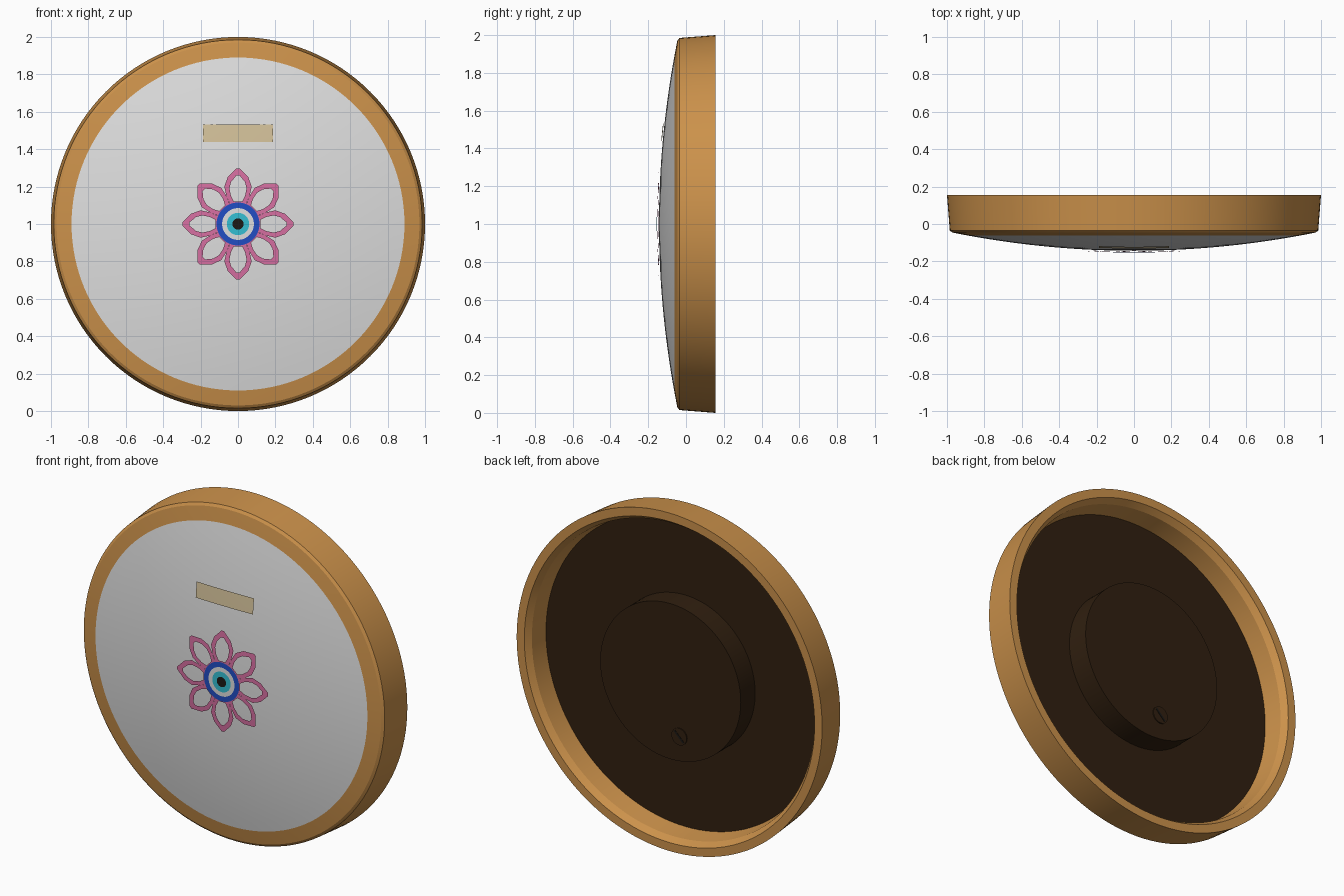
import bpy
import bmesh
from math import sin, cos, pi, radians

old = bpy.data.objects.get("Cube")
if old:
    bpy.data.objects.remove(old, do_unlink=True)


def material(name, rgb):
    m = bpy.data.materials.new(name)
    m.use_nodes = True
    m.diffuse_color = (*rgb, 1)
    m.node_tree.nodes["Principled BSDF"].inputs["Base Color"].default_value = (*rgb, 1)
    return m


gold = material("golden wood", (0.60, 0.285, 0.07))
white = material("white", (0.74, 0.74, 0.74))
brown = material("dark brown", (0.03, 0.014, 0.005))
pink = material("pink", (0.68, 0.16, 0.36))
blue = material("blue", (0.015, 0.075, 0.55))
cyan = material("cyan", (0.035, 0.52, 0.65))
tan = material("tan", (0.65, 0.53, 0.32))
black = material("black", (0.012, 0.01, 0.008))


def dome_y(r, lift=0.0):
    """Depth of the bulging front at a radius from the centre."""
    return -0.143 + 0.098 * (r / 0.975) ** 2 - lift


def finish(name, bm, mats, smooth=True):
    mesh = bpy.data.meshes.new(name)
    bm.to_mesh(mesh)
    bm.free()
    for m in mats:
        mesh.materials.append(m)
    ob = bpy.data.objects.new(name, mesh)
    bpy.context.collection.objects.link(ob)
    if smooth:
        bpy.ops.object.select_all(action="DESELECT")
        ob.select_set(True)
        bpy.context.view_layer.objects.active = ob
        bpy.ops.object.shade_smooth_by_angle(angle=radians(25))
    return ob


def lathe(name, profile, mats, centre=(0, 1), steps=128):
    """Spin (radius, depth) points about the depth axis; one material per band if several."""
    bm = bmesh.new()
    rows = []
    for k in range(steps):
        a = 2 * pi * k / steps
        rows.append([bm.verts.new((centre[0] + r * cos(a), y, centre[1] + r * sin(a)))
                     for r, y in profile])
    for k in range(steps):
        p, q = rows[k], rows[(k + 1) % steps]
        for i in range(len(profile) - 1):
            f = bm.faces.new((p[i], p[i + 1], q[i + 1], q[i]))
            f.material_index = i if len(mats) > 1 else 0
    bmesh.ops.remove_doubles(bm, verts=bm.verts, dist=1e-5)
    return finish(name, bm, mats)


# White bulging face
R = 0.89
lathe("dome_face", [(R * i / 16, dome_y(R * i / 16)) for i in range(17)], [white])

# Wooden frame: front band, outer wall, back lip and inner wall
lathe("frame", [(R, dome_y(R)), (0.93, dome_y(0.93)), (0.97, dome_y(0.97)),
                (0.985, -0.035), (1.0, 0.155), (0.95, 0.155),
                (0.925, 0.12), (0.91, 0.01)], [gold])

# Back plate and raised hub
lathe("back_plate", [(0.91, 0.01), (0, 0.01)], [brown])
lathe("hub", [(0.46, 0.01), (0.46, 0.145), (0, 0.145)], [brown])

# Screw with a slanted slot
screw = (-0.06, 0.69)
lathe("screw", [(0.05, 0.145), (0.05, 0.151), (0, 0.151)], [brown], screw, 24)
bm = bmesh.new()
bmesh.ops.create_cube(bm, size=1)
for v in bm.verts:
    x, y, z = v.co.x * 0.085, v.co.y * 0.003, v.co.z * 0.012
    v.co = (screw[0] + (x - z) * 0.7, 0.1515 + y, screw[1] + (x + z) * 0.7)
finish("screw_slot", bm, [black], False)

# Hanging keyhole: round below, narrow slot above
bm = bmesh.new()
arc = [radians(110 + 320 * i / 16) for i in range(17)]
pts = [(0.024 * cos(a), 1.32 + 0.024 * sin(a)) for a in arc]
pts += [(0.009, 1.39), (-0.009, 1.39)]
f = bm.faces.new([bm.verts.new((x, 0.147, z)) for x, z in pts])
f.normal_update()
if f.normal.y < 0:
    f.normal_flip()
finish("keyhole", bm, [brown], False)

# Label strip following the bulge
bm = bmesh.new()
bmesh.ops.create_grid(bm, x_segments=8, y_segments=2, size=0.5)
for v in bm.verts:
    x, z = v.co.x * 0.375, 0.485 + v.co.y * 0.092
    v.co = (x, dome_y((x * x + z * z) ** 0.5, 0.008), 1 + z)
finish("label", bm, [tan])


# Flower: eight outlined petals
def outline(half):
    """Closed loop from (distance, half width) pairs, up one side and down the other."""
    return [(w, d) for d, w in half] + [(-w, d) for d, w in reversed(half)]


outer = outline([(0.10, 0.041), (0.15, 0.062), (0.20, 0.073), (0.25, 0.055), (0.298, 0.008)])
inner = outline([(0.12, 0.022), (0.15, 0.038), (0.19, 0.046), (0.225, 0.037), (0.258, 0.010)])
bm = bmesh.new()
for k in range(8):
    a = k * pi / 4

    def place(p):
        x, z = p[0] * cos(a) - p[1] * sin(a), p[0] * sin(a) + p[1] * cos(a)
        return bm.verts.new((x, dome_y((x * x + z * z) ** 0.5, 0.009), 1 + z))

    o, n = [place(p) for p in outer], [place(p) for p in inner]
    for i in range(len(o)):
        j = (i + 1) % len(o)
        bm.faces.new((o[i], o[j], n[j], n[i]))
finish("petals", bm, [pink])

# Eye in the flower's middle: pupil, iris, white ring, blue ring
lathe("eye", [(r, dome_y(r, 0.012)) for r in (0, 0.03, 0.06, 0.085, 0.115)],
      [black, cyan, white, blue], steps=48)
